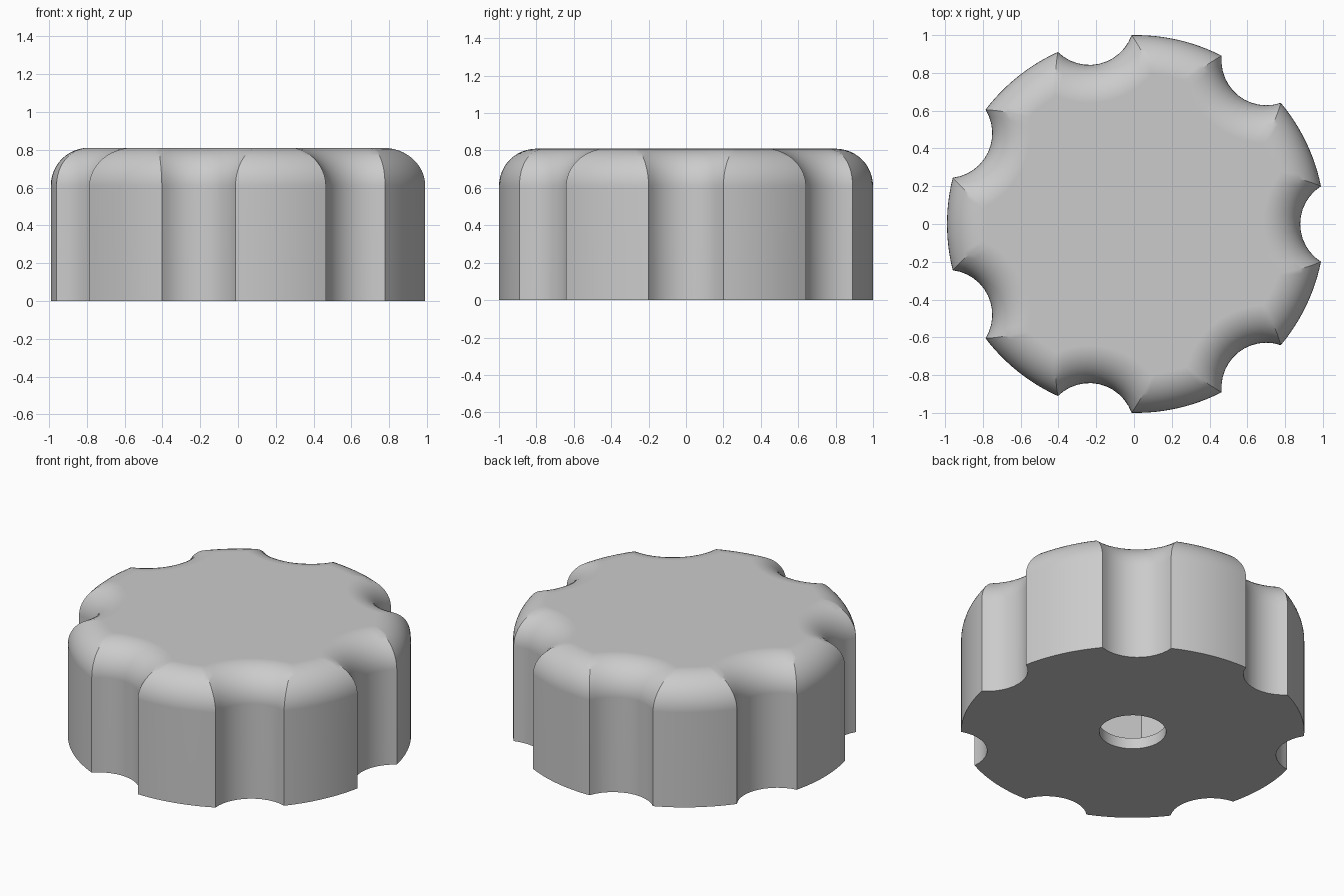
import bpy, bmesh
from math import acos, atan2, cos, sin, sqrt, pi, radians

default = bpy.data.objects.get("Cube")
if default:
    bpy.data.objects.remove(default, do_unlink=True)

LOBES = 7
RADIUS, HEIGHT, FILLET = 1.0, 0.81, 0.2
NOTCH_RADIUS, NOTCH_DIST = 0.237, 1.107
CENTRE_X = 0.01
BORE_RADIUS, LIP = 0.195, 0.07
NUT_RADIUS, NUT_TOP, NUT_TURN = 0.366, 0.45, radians(-18)
STEPS = 12


def outline(inset):
    """Scalloped outline, moved inward by the given distance."""
    big, small = RADIUS - inset, NOTCH_RADIUS + inset
    half = acos((big**2 + NOTCH_DIST**2 - small**2) / (2 * big * NOTCH_DIST))
    sweep = atan2(big * sin(half), NOTCH_DIST - big * cos(half))
    pitch = 2 * pi / LOBES
    points = []
    for lobe in range(LOBES):
        turn = lobe * pitch
        for i in range(STEPS):      # notch arc
            a = sweep * (2 * i / STEPS - 1)
            x, y = NOTCH_DIST - small * cos(a), small * sin(a)
            points.append((x * cos(turn) - y * sin(turn),
                           x * sin(turn) + y * cos(turn)))
        for i in range(STEPS):      # lobe arc
            a = turn + half + (pitch - 2 * half) * i / STEPS
            points.append((big * cos(a), big * sin(a)))
    return points


def polygon(radius, sides, turn=0.0):
    return [(radius * cos(turn + 2 * pi * i / sides),
             radius * sin(turn + 2 * pi * i / sides)) for i in range(sides)]


bm = bmesh.new()


def ring(points, z):
    return [bm.verts.new((x + CENTRE_X, y, z)) for x, y in points]


def wall(low, high):
    for i in range(len(low)):
        j = (i + 1) % len(low)
        bm.faces.new((low[i], low[j], high[j], high[i]))


def fill_between(outer, inner):
    edges = []
    for loop in (outer, inner):
        for i, v in enumerate(loop):
            edges.append(bm.edges.get((v, loop[i - 1])) or
                         bm.edges.new((v, loop[i - 1])))
    bmesh.ops.triangle_fill(bm, edges=edges, use_beauty=True)


# Scalloped sides and rounded top
base = ring(outline(0), 0)
previous = base
for i in range(STEPS + 1):
    a = pi / 2 * i / STEPS
    level = ring(outline(FILLET * (1 - cos(a))), HEIGHT - FILLET + FILLET * sin(a))
    wall(previous, level)
    previous = level
bm.faces.new(previous)

# Round bore opening into a wider hexagonal nut pocket
bore_low = ring(polygon(BORE_RADIUS, 48), 0)
bore_high = ring(polygon(BORE_RADIUS, 48), LIP)
nut_low = ring(polygon(NUT_RADIUS, 6, NUT_TURN), LIP)
nut_high = ring(polygon(NUT_RADIUS, 6, NUT_TURN), NUT_TOP)
wall(bore_low, bore_high)
wall(nut_low, nut_high)
bm.faces.new(nut_high)
fill_between(base, bore_low)
fill_between(nut_low, bore_high)
bmesh.ops.recalc_face_normals(bm, faces=bm.faces)

mesh = bpy.data.meshes.new("knob_body")
bm.to_mesh(mesh)
bm.free()
knob = bpy.data.objects.new("knob_body", mesh)
bpy.context.collection.objects.link(knob)

# Plain grey plastic
grey = bpy.data.materials.new("light_grey")
grey.use_nodes = True
grey.diffuse_color = (0.6, 0.6, 0.6, 1)
grey.node_tree.nodes["Principled BSDF"].inputs["Base Color"].default_value = (0.6, 0.6, 0.6, 1)
mesh.materials.append(grey)

# Smooth curves with crisp corners
bpy.ops.object.select_all(action="DESELECT")
knob.select_set(True)
bpy.context.view_layer.objects.active = knob
bpy.ops.object.shade_smooth_by_angle(angle=radians(25))
weighted = knob.modifiers.new("even_shading", "WEIGHTED_NORMAL")
weighted.keep_sharp = True
